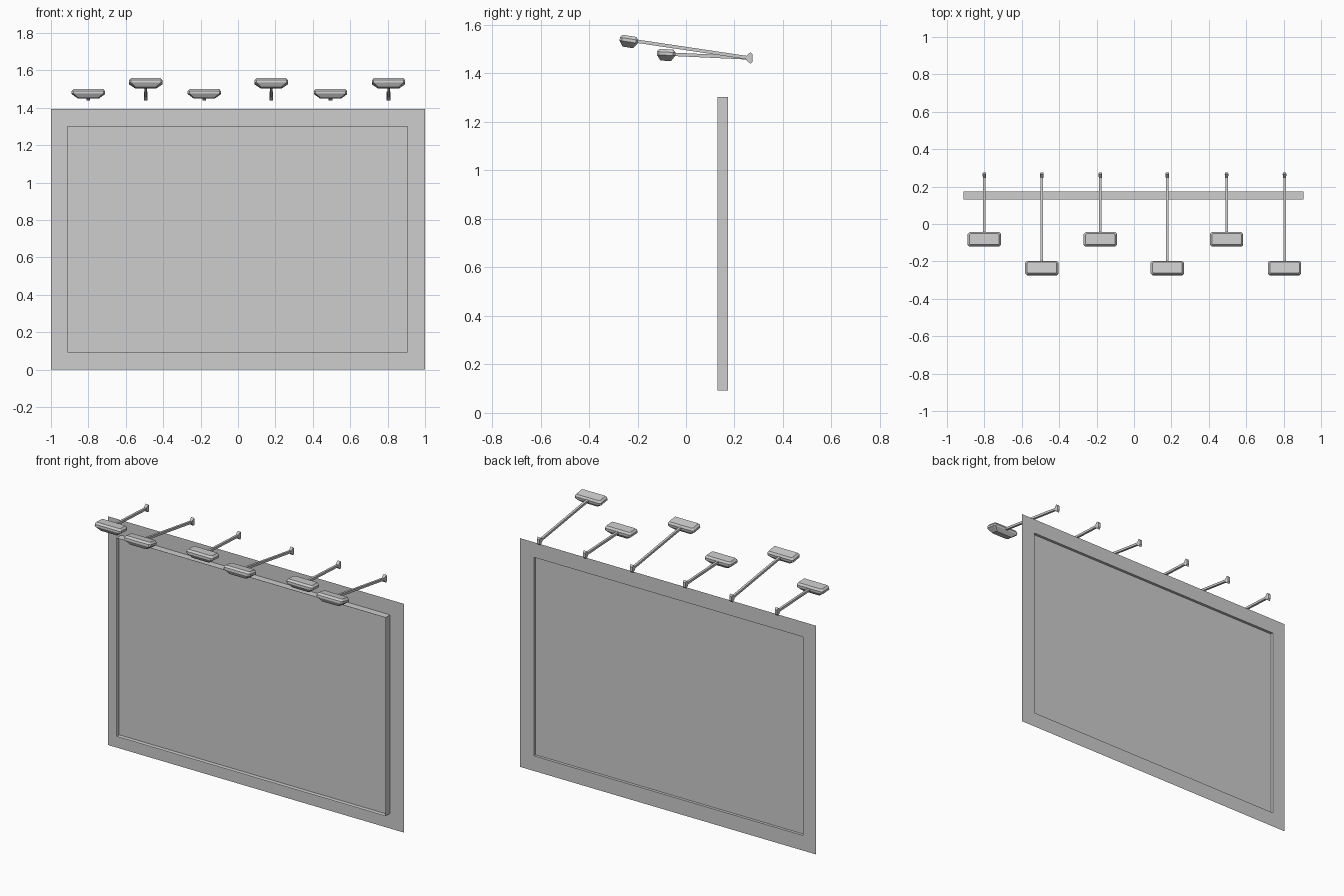
import bpy, bmesh, math
from mathutils import Vector, Matrix

if "Cube" in bpy.data.objects:
    bpy.data.objects.remove(bpy.data.objects["Cube"])

grey = bpy.data.materials.new("light grey")
grey.diffuse_color = (0.61, 0.61, 0.61, 1)
grey.use_nodes = True
grey.node_tree.nodes["Principled BSDF"].inputs["Base Color"].default_value = grey.diffuse_color


def finish(name, bm):
    mesh = bpy.data.meshes.new(name)
    bm.to_mesh(mesh)
    bm.free()
    obj = bpy.data.objects.new(name, mesh)
    mesh.materials.append(grey)
    bpy.context.collection.objects.link(obj)
    return obj


def bridge(bm, rings, caps=True):
    """Skin a stack of equal-length point rings."""
    loops = [[bm.verts.new(p) for p in ring] for ring in rings]
    n = len(loops[0])
    for a, b in zip(loops, loops[1:]):
        for i in range(n):
            j = (i + 1) % n
            bm.faces.new((a[i], a[j], b[j], b[i]))
    if caps:
        bm.faces.new(loops[-1])
        bm.faces.new(loops[0][::-1])
    bmesh.ops.recalc_face_normals(bm, faces=bm.faces)


def chamfered(hx, hy, z, c):
    """Rectangle with cut corners, counter-clockwise."""
    return [(hx, -hy + c, z), (hx, hy - c, z), (hx - c, hy, z), (-hx + c, hy, z),
            (-hx, hy - c, z), (-hx, -hy + c, z), (-hx + c, -hy, z), (hx - c, -hy, z)]


def upright(x0, x1, z0, z1, y):
    return [(x0, y, z0), (x1, y, z0), (x1, y, z1), (x0, y, z1)]


BACK, PANEL, FRONT = 0.174, 0.157, 0.13
X0, X1, Z0, Z1 = -0.912, 0.905, 0.092, 1.303

# Border sheet around the opening
bm = bmesh.new()
bridge(bm, [upright(-1, 1, 0, 1.395, BACK), upright(X0, X1, Z0, Z1, BACK)], caps=False)
if sum(f.normal.y for f in bm.faces) > 0:
    bmesh.ops.reverse_faces(bm, faces=bm.faces)
finish("border_sheet", bm)

# Thin rim standing forward of the border
bm = bmesh.new()
bridge(bm, [upright(X0, X1, Z0, Z1, BACK), upright(X0, X1, Z0, Z1, FRONT)], caps=False)
finish("rim", bm)

# Display panel set inside the rim
bm = bmesh.new()
bm.faces.new([bm.verts.new(p) for p in upright(X0, X1, Z0, Z1, PANEL)])
finish("display_panel", bm)


def lamp(x, head_y, head_z, tilt):
    # Bracket flaring towards the back
    bm = bmesh.new()
    bridge(bm, [upright(x - 0.008, x + 0.008, 1.456, 1.470, 0.247),
                upright(x - 0.010, x + 0.010, 1.440, 1.488, 0.266),
                upright(x - 0.008, x + 0.008, 1.450, 1.478, 0.275)])
    finish("lamp_bracket", bm)

    # Square arm
    start, end = Vector((x, 0.26, 1.464)), Vector((x, head_y + 0.025, head_z))
    w = 0.007
    bm = bmesh.new()
    bridge(bm, [upright(x - w, x + w, p.z - w, p.z + w, p.y) for p in (start, end)])
    finish("lamp_arm", bm)

    # Head: shade narrowing downwards with a bevelled lid
    bm = bmesh.new()
    bridge(bm, [chamfered(0.058, 0.022, -0.027, 0.005),
                chamfered(0.089, 0.038, -0.004, 0.009),
                chamfered(0.089, 0.038, 0.009, 0.009),
                chamfered(0.079, 0.029, 0.021, 0.005)])
    bm.transform(Matrix.Translation((x, head_y, head_z)) @ Matrix.Rotation(-tilt, 4, 'X'))
    finish("lamp_head", bm)


# Alternating short and long lamps
for x in (-0.80, -0.18, 0.495):
    lamp(x, -0.082, 1.479, math.radians(3))
for x in (-0.493, 0.178, 0.805):
    lamp(x, -0.236, 1.534, math.radians(9))
